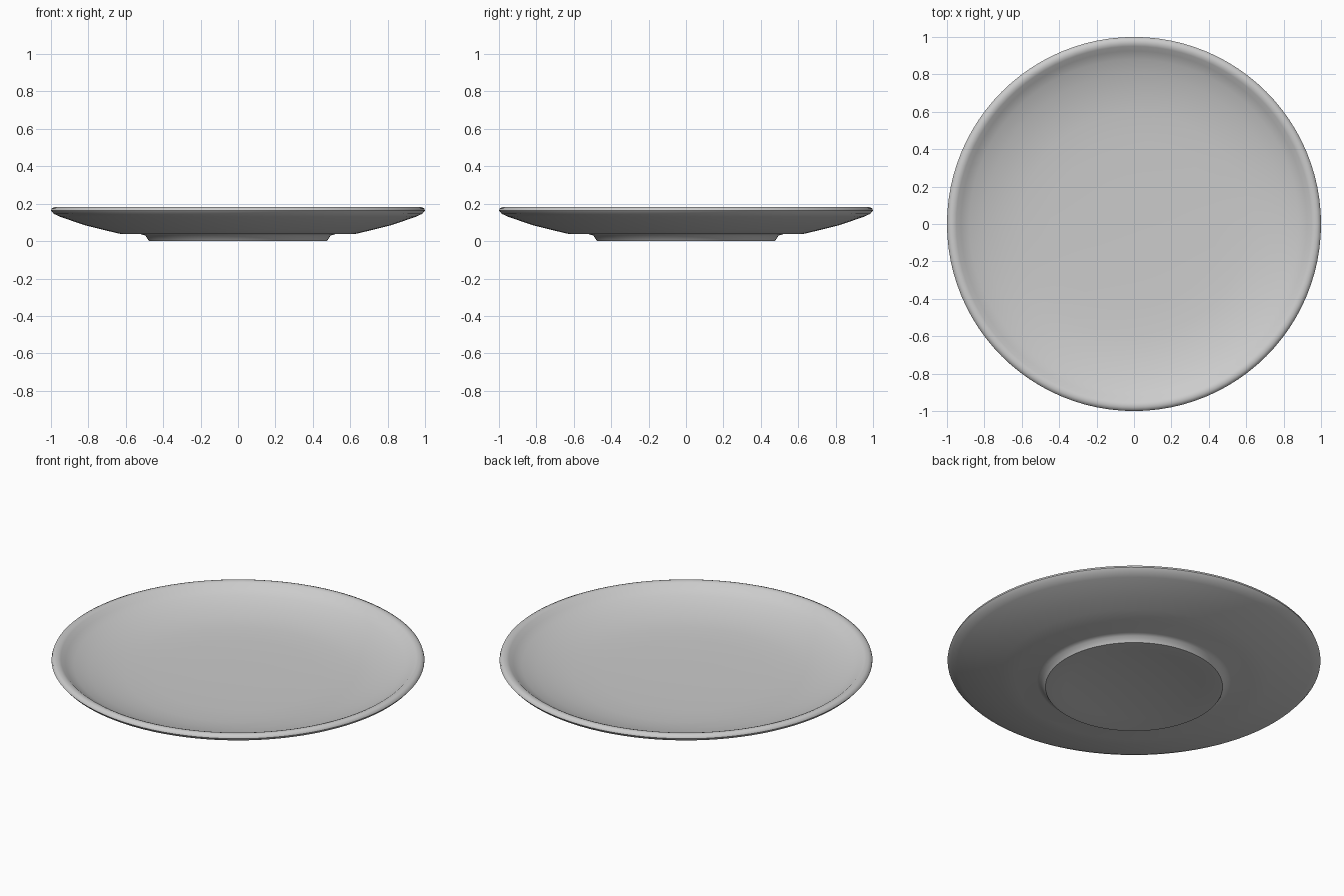
import bpy, bmesh, math

if "Cube" in bpy.data.objects:
    bpy.data.objects.remove(bpy.data.objects["Cube"])

SEGMENTS = 96

# Shallow domed recess under the foot
DOME_R, DOME_H = 0.455, 0.035
recess = [(DOME_R * t, DOME_H * (1 - t * t)) for t in (0, 0.2, 0.4, 0.6, 0.8, 1)]
# Foot ring, underside, rounded rim, then the dished top back to the centre
outside = [(0.475, 0.0), (0.495, 0.03), (0.52, 0.037), (0.63, 0.039), (0.72, 0.06),
           (0.82, 0.085), (0.95, 0.13), (0.985, 0.146), (1.0, 0.163), (0.996, 0.175), (0.98, 0.182)]
inside = [(0.965, 0.182), (0.95, 0.176), (0.925, 0.155), (0.88, 0.133), (0.8, 0.107),
          (0.7, 0.085), (0.6, 0.073), (0.45, 0.066), (0.22, 0.063), (0.0, 0.062)]
profile = recess + outside + inside

# Spin the profile into a closed solid
bm = bmesh.new()
verts = [bm.verts.new((r, 0, z)) for r, z in profile]
edges = [bm.edges.new(pair) for pair in zip(verts, verts[1:])]
bmesh.ops.spin(bm, geom=verts + edges, cent=(0, 0, 0), axis=(0, 0, 1),
               angle=math.tau, steps=SEGMENTS, use_duplicate=False)
bmesh.ops.remove_doubles(bm, verts=bm.verts, dist=1e-4)
bmesh.ops.recalc_face_normals(bm, faces=bm.faces)
mesh = bpy.data.meshes.new("plate")
bm.to_mesh(mesh)
bm.free()

plate = bpy.data.objects.new("plate", mesh)
bpy.context.collection.objects.link(plate)
bpy.context.view_layer.objects.active = plate
plate.select_set(True)
bpy.ops.object.shade_smooth_by_angle(angle=math.radians(50))
